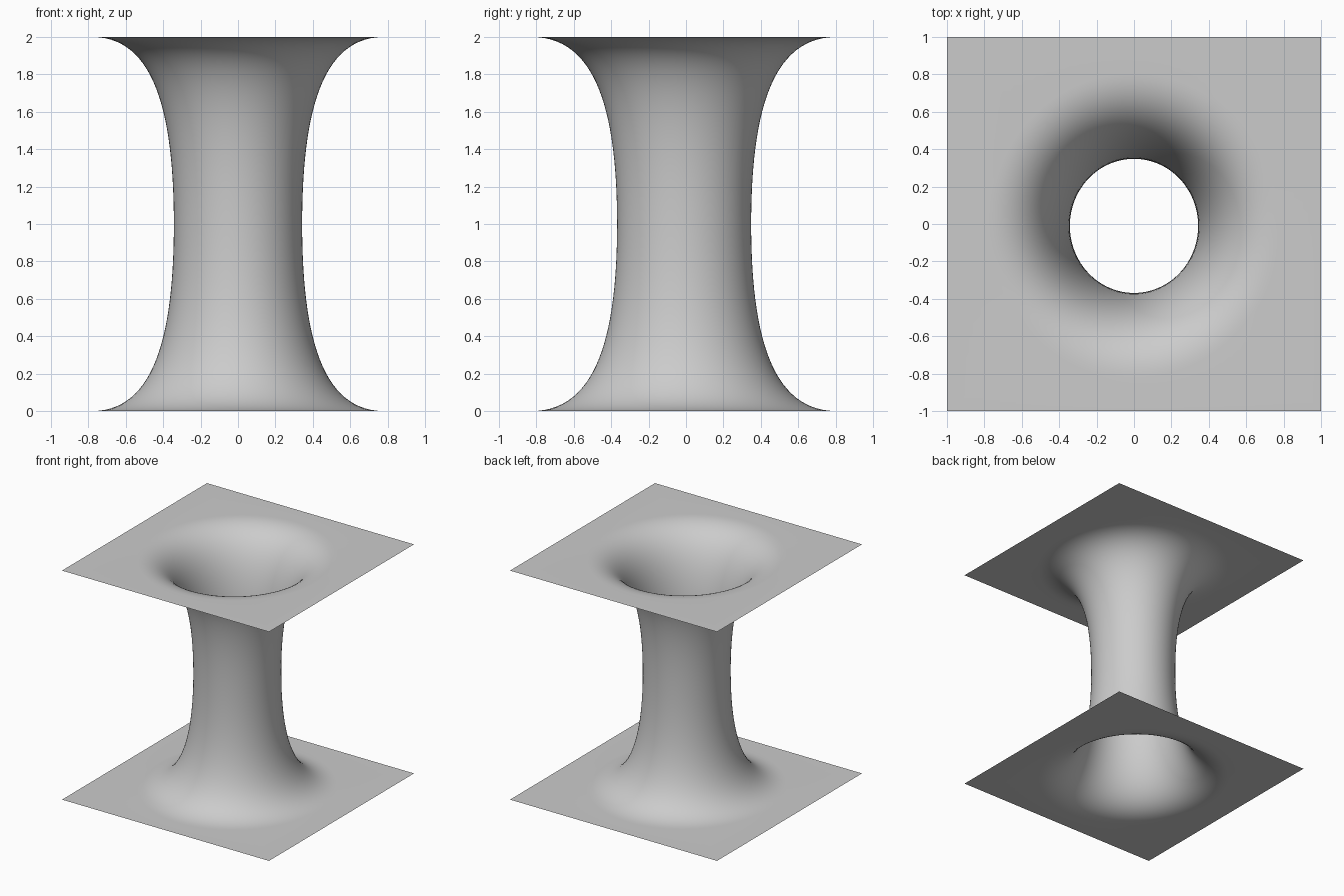
import bpy, bmesh
from math import cos, sin, pi

if "Cube" in bpy.data.objects:
    bpy.data.objects.remove(bpy.data.objects["Cube"])

SEGMENTS = 96      # multiple of 8 so the sheet corners are hit exactly
STEPS = 28
# Half profile (radius, height): flat sheet flowing into the waist
CURVE = [(0.78, 0.0), (0.45, 0.0), (0.343, 0.4), (0.343, 1.0)]


def bezier(t):
    w = ((1 - t) ** 3, 3 * t * (1 - t) ** 2, 3 * t * t * (1 - t), t ** 3)
    return [sum(k * p[i] for k, p in zip(w, CURVE)) for i in (0, 1)]


bm = bmesh.new()
angles = [2 * pi * i / SEGMENTS for i in range(SEGMENTS)]

# Square outer border of the sheet
rings = [[]]
for a in angles:
    s = 1 / max(abs(cos(a)), abs(sin(a)))
    rings[0].append(bm.verts.new((s * cos(a), s * sin(a), -1)))

# Slightly oval rings from the flare up to the waist
for j in range(STEPS + 1):
    r, z = bezier(j / STEPS)
    rings.append([bm.verts.new((r * cos(a), 1.045 * r * sin(a) - 0.01, z - 1))
                  for a in angles])

for low, high in zip(rings, rings[1:]):
    for i in range(SEGMENTS):
        k = (i + 1) % SEGMENTS
        bm.faces.new((low[i], low[k], high[k], high[i])).smooth = True

mesh = bpy.data.meshes.new("tunnel_between_sheets")
bm.to_mesh(mesh)
bm.free()
tunnel = bpy.data.objects.new("tunnel_between_sheets", mesh)
tunnel.location.z = 1
bpy.context.collection.objects.link(tunnel)

# Upper half mirrors the lower half
mirror = tunnel.modifiers.new("upper_half", 'MIRROR')
mirror.use_axis = (False, False, True)
mirror.use_clip = True
mirror.merge_threshold = 0.0005
